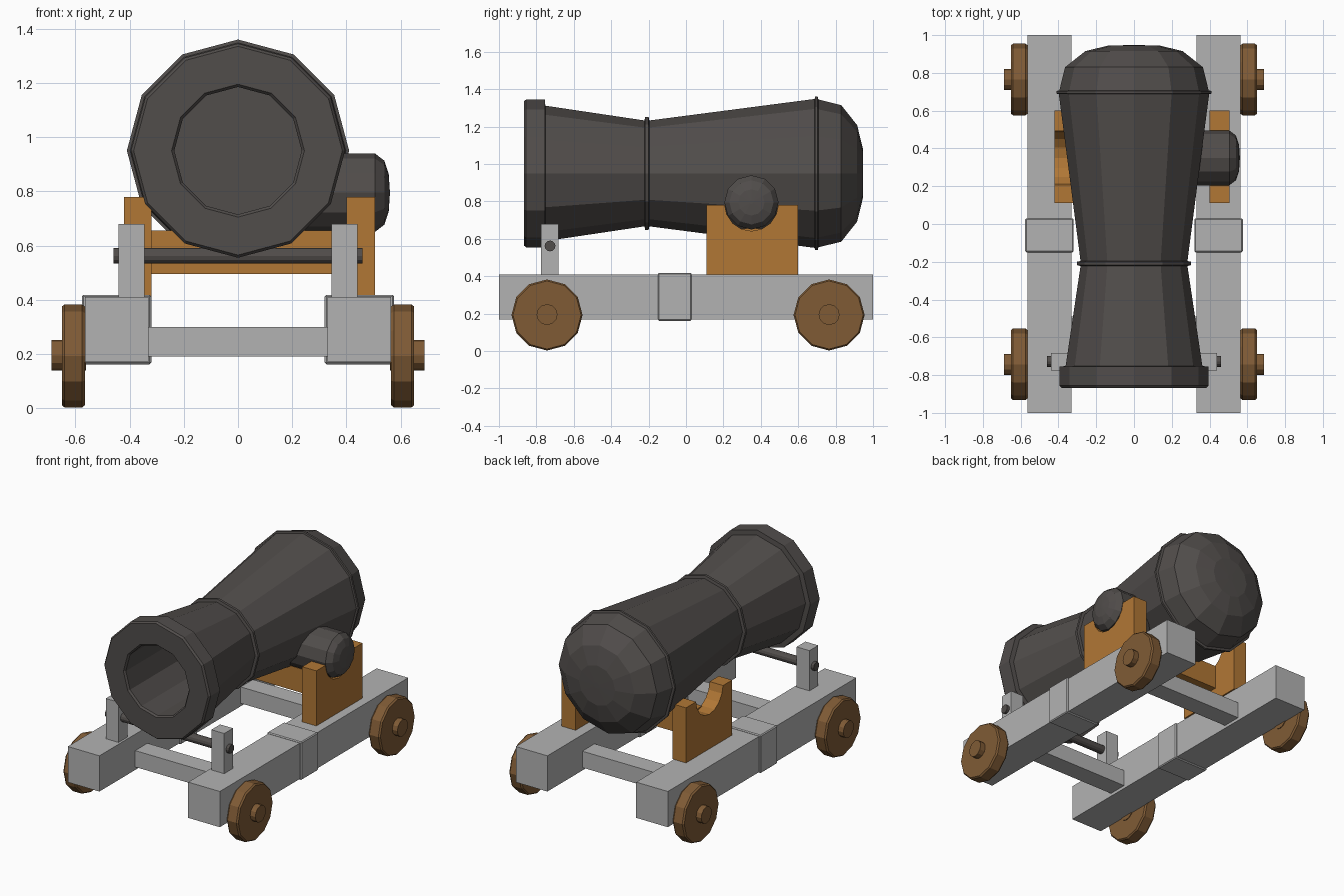
import bpy, bmesh, math
from mathutils import Vector

if "Cube" in bpy.data.objects:
    bpy.data.objects.remove(bpy.data.objects["Cube"])


def material(name, rgb):
    m = bpy.data.materials.new(name)
    m.diffuse_color = (*rgb, 1)
    m.use_nodes = True
    m.node_tree.nodes["Principled BSDF"].inputs["Base Color"].default_value = m.diffuse_color
    return m


IRON = material("dark iron", (0.082, 0.074, 0.070))
GREY = material("grey timber", (0.45, 0.45, 0.45))
OAK = material("orange wood", (0.44, 0.185, 0.036))
WHEEL = material("brown wood", (0.215, 0.105, 0.036))


def finish(name, bm, mat, bevel=0):
    bmesh.ops.recalc_face_normals(bm, faces=bm.faces)
    if bevel:
        bmesh.ops.bevel(bm, geom=list(bm.edges), offset=bevel, segments=1, affect='EDGES')
    me = bpy.data.meshes.new(name)
    bm.to_mesh(me)
    bm.free()
    me.materials.append(mat)
    ob = bpy.data.objects.new(name, me)
    bpy.context.collection.objects.link(ob)
    return ob


def box(name, x, y, z, mat, bevel=0):
    bm = bmesh.new()
    bmesh.ops.create_cube(bm, size=1)
    for v in bm.verts:
        v.co = [(a + b) / 2 + c * (b - a) for (a, b), c in zip((x, y, z), v.co)]
    return finish(name, bm, mat, bevel)


def lathe(name, profile, axis, centre, mat, sides=12):
    """Turn (position, radius) pairs around the x or y axis, capping both ends."""
    bm = bmesh.new()
    rings = []
    for p, r in profile:
        ring = []
        for i in range(sides):
            a = 2 * math.pi * i / sides
            u, w = r * math.cos(a), r * math.sin(a)
            co = Vector((p, u, w) if axis == 'x' else (u, p, w))
            ring.append(bm.verts.new(co + Vector(centre)))
        rings.append(ring)
    for a, b in zip(rings, rings[1:]):
        for i in range(sides):
            j = (i + 1) % sides
            bm.faces.new((a[i], a[j], b[j], b[i]))
    bm.faces.new(rings[0])
    bm.faces.new(rings[-1])
    return finish(name, bm, mat)


# Barrel, from the bottom of the bore out around the muzzle to the breech dome
lathe("barrel", [
    (-0.25, 0.235), (-0.855, 0.235), (-0.867, 0.245),
    (-0.867, 0.385), (-0.855, 0.395), (-0.755, 0.395), (-0.752, 0.362),
    (-0.222, 0.283), (-0.218, 0.302), (-0.200, 0.302), (-0.196, 0.283),
    (0.688, 0.398), (0.690, 0.410), (0.704, 0.410), (0.708, 0.395),
    (0.83, 0.365), (0.915, 0.258), (0.945, 0.135), (0.947, 0.02)],
    'y', (0, 0, 0.95), IRON)

# Trunnion, on the right side only
lathe("trunnion", [(0.2, 0.145), (0.505, 0.145), (0.54, 0.118), (0.556, 0.07), (0.56, 0.01)],
      'x', (0, 0.35, 0.795), IRON)


# Cradle blocks with a round notch
def cradle(name, x0, x1):
    pts = [(0.11, 0.41), (0.11, 0.78), (0.207, 0.78)]
    for i in range(1, 8):
        a = math.pi + math.pi * i / 8
        pts.append((0.35 + 0.143 * math.cos(a), 0.785 + 0.143 * math.sin(a)))
    pts += [(0.493, 0.78), (0.60, 0.78), (0.60, 0.41)]
    bm = bmesh.new()
    f = bm.faces.new([bm.verts.new((x0, y, z)) for y, z in pts])
    ext = bmesh.ops.extrude_face_region(bm, geom=[f])
    for v in ext["geom"]:
        if isinstance(v, bmesh.types.BMVert):
            v.co.x = x1
    # close the open starting side when extrusion dropped it
    open_edges = [e for e in bm.edges if e.is_boundary]
    if open_edges:
        bmesh.ops.holes_fill(bm, edges=open_edges)
    finish(name, bm, OAK)


cradle("left_cradle", -0.42, -0.32)
cradle("right_cradle", 0.40, 0.505)
box("cradle_crosspiece", (-0.33, 0.41), (0.30, 0.42), (0.495, 0.655), OAK)

# Carriage sides, bands, posts and wheels
for s, side in ((-1, "left"), (1, "right")):
    def sx(a, b):
        return tuple(sorted((s * a, s * b)))
    box(side + "_rail", sx(0.33, 0.565), (-1, 1), (0.17, 0.41), GREY)
    box(side + "_band", sx(0.32, 0.576), (-0.15, 0.03), (0.162, 0.418), GREY, 0.006)
    box(side + "_post", sx(0.345, 0.44), (-0.775, -0.682), (0.41, 0.68), GREY)
    for y, end in ((-0.743, "front"), (0.765, "rear")):
        lathe(f"{end}_{side}_wheel",
              [(s * 0.565, 0.182), (s * 0.575, 0.19), (s * 0.64, 0.19), (s * 0.65, 0.182)],
              'x', (0, y, 0.193), WHEEL)
        lathe(f"{end}_{side}_hub", [(s * 0.56, 0.056), (s * 0.688, 0.056)],
              'x', (0, y, 0.195), WHEEL)

# Cross beams and the rod through the posts
for y, end in ((-0.62, "front"), (0.50, "rear")):
    box(end + "_beam", (-0.34, 0.34), (y, y + 0.13), (0.19, 0.30), GREY)
lathe("post_rod", [(-0.46, 0.029), (0.46, 0.029)], 'x', (0, -0.727, 0.562), IRON)
